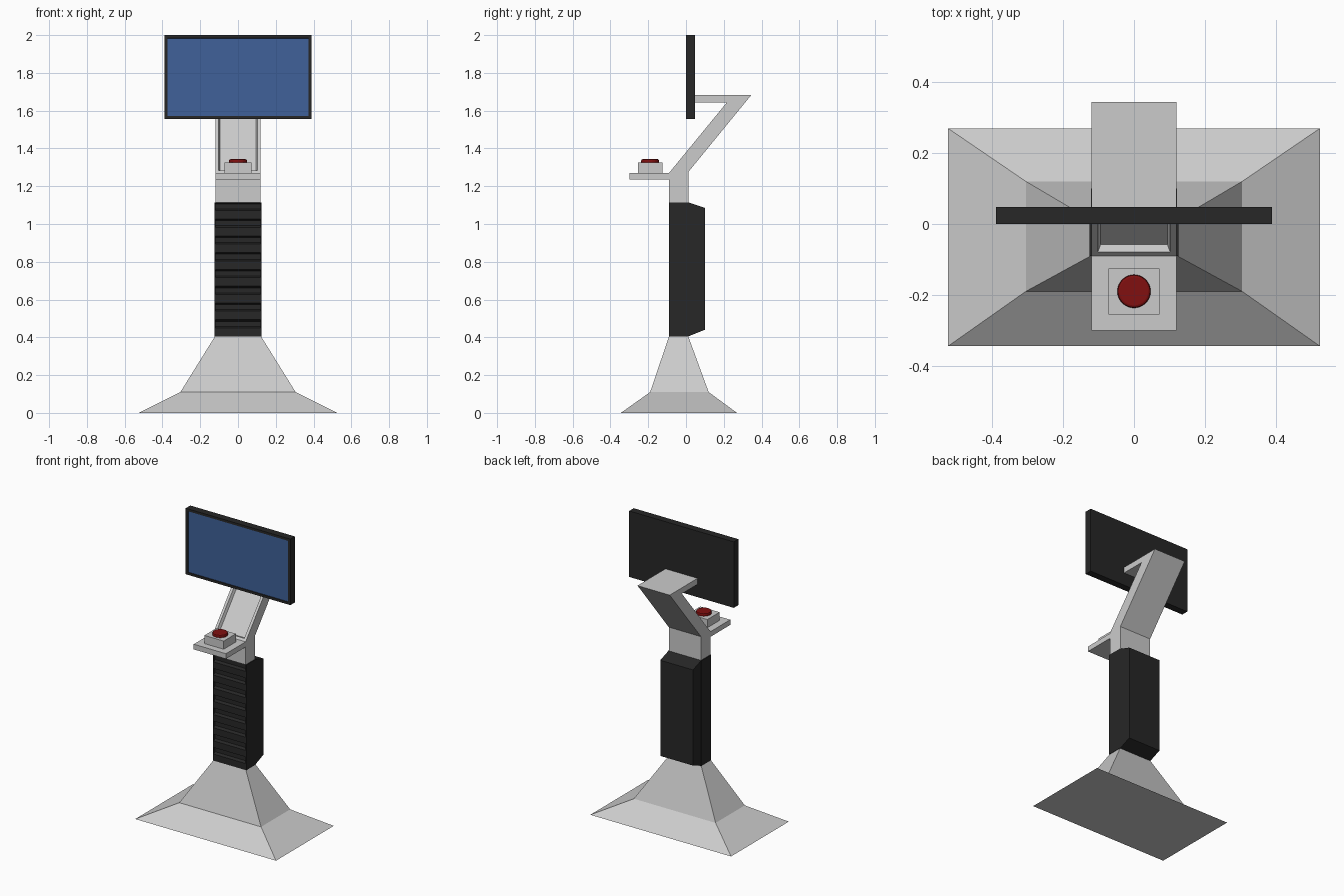
import bpy, bmesh
from mathutils import Vector

if "Cube" in bpy.data.objects:
    bpy.data.objects.remove(bpy.data.objects["Cube"])


def material(name, rgb):
    m = bpy.data.materials.new(name)
    m.diffuse_color = (*rgb, 1)
    m.use_nodes = True
    m.node_tree.nodes["Principled BSDF"].inputs["Base Color"].default_value = m.diffuse_color
    return m


black = material("black", (0.02, 0.02, 0.02))
blue = material("blue", (0.05, 0.12, 0.32))
red = material("red", (0.22, 0.005, 0.005))


def finish(name, bm, *mats):
    bmesh.ops.recalc_face_normals(bm, faces=bm.faces)
    mesh = bpy.data.meshes.new(name)
    bm.to_mesh(mesh)
    bm.free()
    for m in mats:
        mesh.materials.append(m)
    ob = bpy.data.objects.new(name, mesh)
    bpy.context.collection.objects.link(ob)
    return ob


def extrude_x(profile, x0, x1):
    """Solid from a (y, z) profile swept from x0 to x1."""
    bm = bmesh.new()
    f = bm.faces.new([bm.verts.new((x0, y, z)) for y, z in profile])
    ext = bmesh.ops.extrude_face_region(bm, geom=[f])["geom"]
    verts = [v for v in ext if isinstance(v, bmesh.types.BMVert)]
    bmesh.ops.translate(bm, verts=verts, vec=(x1 - x0, 0, 0))
    bmesh.ops.recalc_face_normals(bm, faces=bm.faces)
    return bm


def rect(y0, y1, z0, z1):
    return [(y0, z0), (y1, z0), (y1, z1), (y0, z1)]


def face_towards(bm, direction):
    d = Vector(direction).normalized()
    bm.normal_update()
    return max(bm.faces, key=lambda f: f.normal.dot(d))


def recess(bm, face, border, wall, depth):
    bmesh.ops.inset_region(bm, faces=[face], thickness=border, use_even_offset=True)
    bmesh.ops.inset_region(bm, faces=[face], thickness=wall, depth=-depth,
                           use_even_offset=True)


# Flared base: stacked rectangles
bm = bmesh.new()
rings = []
for hx, y0, y1, z in [(0.525, -0.345, 0.27, 0), (0.305, -0.19, 0.12, 0.11),
                      (0.122, -0.09, 0.012, 0.405)]:
    rings.append([bm.verts.new(c) for c in
                  [(-hx, y0, z), (hx, y0, z), (hx, y1, z), (-hx, y1, z)]])
for a, b in zip(rings, rings[1:]):
    for i in range(4):
        j = (i + 1) % 4
        bm.faces.new((a[i], a[j], b[j], b[i]))
bm.faces.new(rings[0])
bm.faces.new(rings[-1])
finish("base", bm)

# Ribbed column front
z0, z1, count = 0.405, 1.115, 8
step = (z1 - z0) / count
profile = [(0.012, z1), (0.012, z0)]
for i in range(count):
    z = z0 + i * step
    profile += [(-0.09, z), (-0.09, z + step * 0.5),
                (-0.072, z + step * 0.6), (-0.072, z + step * 0.9)]
profile.append((-0.09, z1))
finish("ribbed_column", extrude_x(profile, -0.12, 0.12), black)

# Thin side cheeks closing the rib ends
for side, s in (("left", -1), ("right", 1)):
    finish(f"column_cheek_{side}",
           extrude_x(rect(-0.09, 0.012, z0, z1), s * 0.12, s * 0.125), black)

# Rear housing with sloped ends
finish("rear_housing", extrude_x([(0.012, z0), (0.1, 0.44), (0.1, 1.085), (0.012, z1)],
                                 -0.122, 0.122), black)

# Neck, shelf and bent arm in one profile, with a recessed arm front
bm = extrude_x([(-0.09, 1.115), (0.012, 1.115), (0.012, 1.275), (0.345, 1.682),
                (0.048, 1.682), (0.048, 1.642), (0.215, 1.642), (-0.09, 1.27),
                (-0.3, 1.27), (-0.3, 1.235), (-0.09, 1.235)], -0.12, 0.12)
recess(bm, face_towards(bm, (0, -0.372, 0.305)), 0.018, 0.008, 0.02)
finish("support_arm", bm)

# Monitor with inset screen
bm = extrude_x(rect(0, 0.048, 1.555, 2.0), -0.39, 0.39)
panel = face_towards(bm, (0, -1, 0))
recess(bm, panel, 0.016, 0.001, 0.004)
panel.material_index = 1
finish("monitor", bm, black, blue)

# Button housing
finish("button_box", extrude_x(rect(-0.255, -0.125, 1.268, 1.325), -0.072, 0.072))

# Push button with bevelled rim
bm = bmesh.new()
bmesh.ops.create_cone(bm, cap_ends=True, segments=32, radius1=0.047, radius2=0.047,
                      depth=0.02)
top = face_towards(bm, (0, 0, 1))
bmesh.ops.bevel(bm, geom=list(top.edges), offset=0.007, segments=2, profile=0.5,
                affect='EDGES')
bmesh.ops.translate(bm, verts=bm.verts, vec=(0, -0.19, 1.333))
finish("push_button", bm, red)
